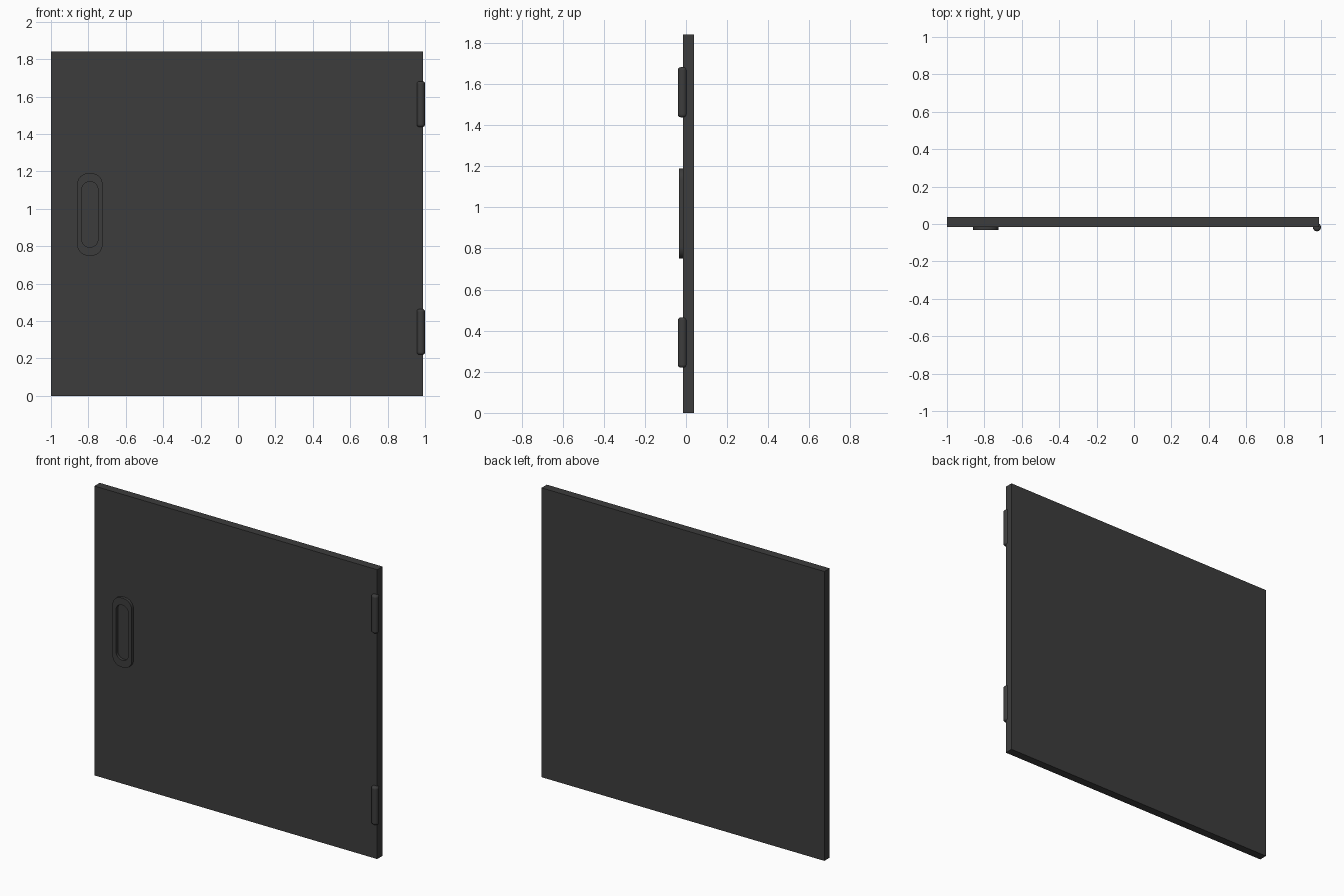
import bpy, bmesh, math

cube = bpy.data.objects.get("Cube")
if cube:
    bpy.data.objects.remove(cube, do_unlink=True)

COLOUR = (0.046, 0.046, 0.046, 1)
mat = bpy.data.materials.new("charcoal_grey")
mat.use_nodes = True
mat.diffuse_color = COLOUR
bsdf = mat.node_tree.nodes["Principled BSDF"]
bsdf.inputs["Base Color"].default_value = COLOUR
bsdf.inputs["Roughness"].default_value = 0.7

FRONT, BACK = -0.015, 0.038  # panel faces


def finish(obj, name, smooth=True):
    obj.name = obj.data.name = name
    obj.data.materials.append(mat)
    if smooth:
        bpy.ops.object.select_all(action='DESELECT')
        obj.select_set(True)
        bpy.context.view_layer.objects.active = obj
        bpy.ops.object.shade_smooth_by_angle(angle=math.radians(35))


def rounded_loop(bm, cx, cz, half_w, half_h, radius, y, steps=8):
    """Ring of vertices around an upright rounded rectangle."""
    verts = []
    for corner, (sx, sz) in enumerate([(1, 1), (-1, 1), (-1, -1), (1, -1)]):
        for i in range(steps + 1):
            a = math.pi / 2 * (corner + i / steps)
            verts.append(bm.verts.new((
                cx + sx * (half_w - radius) + radius * math.cos(a), y,
                cz + sz * (half_h - radius) + radius * math.sin(a))))
    return verts


def bridge(bm, a, b):
    for i in range(len(a)):
        j = (i + 1) % len(a)
        bm.faces.new((a[i], a[j], b[j], b[i]))


# Door panel
bpy.ops.mesh.primitive_cube_add(size=1, location=(-0.005, (FRONT + BACK) / 2, 0.92))
panel = bpy.context.object
panel.scale = (1.99, BACK - FRONT, 1.84)
bpy.ops.object.transform_apply(location=False, rotation=False, scale=True)
finish(panel, "door_panel", smooth=False)

# Raised handle surround with a hollow centre
bm = bmesh.new()
outer, inner = (0.0675, 0.22, 0.058), (0.043, 0.175, 0.041)
loops = [rounded_loop(bm, -0.792, 0.97, *size, y)
         for size, y in ((outer, FRONT), (outer, -0.033), (inner, -0.033), (inner, FRONT))]
for k in range(4):
    bridge(bm, loops[k], loops[(k + 1) % 4])
bmesh.ops.recalc_face_normals(bm, faces=bm.faces)
mesh = bpy.data.meshes.new("handle_surround")
bm.to_mesh(mesh)
bm.free()
handle = bpy.data.objects.new("handle_surround", mesh)
bpy.context.collection.objects.link(handle)
finish(handle, "handle_surround")

# Hinge barrels with rounded ends
for name, z in (("upper_hinge", 1.56), ("lower_hinge", 0.342)):
    bpy.ops.mesh.primitive_cylinder_add(vertices=24, radius=0.022, depth=0.244,
                                        location=(0.978, -0.017, z))
    hinge = bpy.context.object
    bevel = hinge.modifiers.new("rounded_ends", 'BEVEL')
    bevel.width = 0.013
    bevel.segments = 4
    bevel.limit_method = 'ANGLE'
    bevel.angle_limit = math.radians(40)
    finish(hinge, name)
